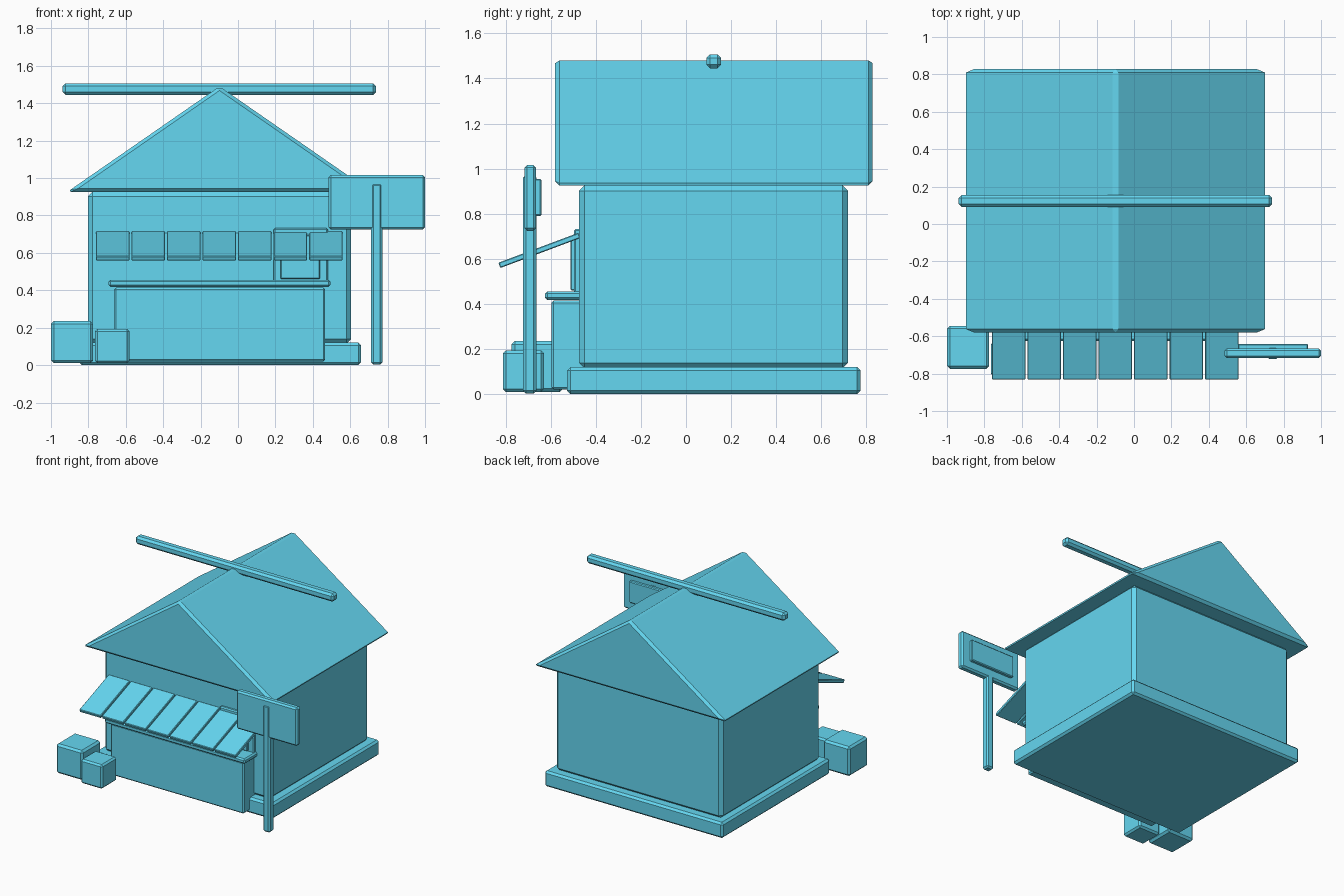
import bpy
import bmesh
import math
from mathutils import Matrix

if "Cube" in bpy.data.objects:
    bpy.data.objects.remove(bpy.data.objects["Cube"])

# One flat cyan finish shared by every part
cyan = bpy.data.materials.new("cyan")
cyan.diffuse_color = (0.13, 0.68, 0.88, 1)
cyan.use_nodes = True
cyan.node_tree.nodes["Principled BSDF"].inputs["Base Color"].default_value = cyan.diffuse_color


def finish(name, bm, bevel):
    me = bpy.data.meshes.new(name)
    bm.to_mesh(me)
    bm.free()
    me.materials.append(cyan)
    ob = bpy.data.objects.new(name, me)
    bpy.context.collection.objects.link(ob)
    mod = ob.modifiers.new("edge_bevel", 'BEVEL')
    mod.width = bevel
    mod.segments = 1
    mod.limit_method = 'ANGLE'
    return ob


def box(name, x, y, z, bevel=0.01):
    """Chamfered box given its (min, max) on each axis."""
    bm = bmesh.new()
    size = [b - a for a, b in (x, y, z)]
    bmesh.ops.create_cube(bm, size=1, matrix=Matrix.Diagonal((*size, 1)))
    ob = finish(name, bm, bevel)
    ob.location = [(a + b) / 2 for a, b in (x, y, z)]
    return ob


# Hut foundation and walls
box("foundation", (-0.85, 0.658), (-0.527, 0.774), (0.0, 0.12), 0.015)
box("walls", (-0.803, 0.604), (-0.475, 0.719), (0.115, 0.925), 0.024)

# Solid gable roof: triangle profile extruded along y
bm = bmesh.new()
profile = [(-0.913, 0.926), (0.715, 0.926), (-0.099, 1.49)]
face = bm.faces.new([bm.verts.new((x, -0.58, z)) for x, z in profile])
ext = bmesh.ops.extrude_face_region(bm, geom=[face])
bmesh.ops.translate(bm, vec=(0, 1.408, 0),
                    verts=[v for v in ext["geom"] if isinstance(v, bmesh.types.BMVert)])
bmesh.ops.recalc_face_normals(bm, faces=bm.faces)
finish("roof", bm, 0.018)

# Beam across the ridge
box("roof_beam", (-0.937, 0.739), (0.09, 0.155), (1.445, 1.507), 0.016)

# Serving counter
box("counter", (-0.662, 0.466), (-0.597, -0.40), (0.02, 0.415), 0.01)
box("counter_top", (-0.692, 0.494), (-0.625, -0.40), (0.418, 0.456), 0.01)

# Window frame with raised pane
box("window_frame", (0.19, 0.481), (-0.497, -0.455), (0.425, 0.733), 0.008)
box("window_pane", (0.227, 0.438), (-0.513, -0.465), (0.46, 0.696), 0.005)

# Awning: seven sloping slats
for i in range(7):
    cx = -0.67 + i * 0.19
    slat = box(f"awning_slat_{i + 1}", (cx - 0.09, cx + 0.09),
               (-0.84, -0.46), (0.625, 0.65), 0.004)
    slat.rotation_euler.x = math.radians(20.5)

# Sign on a post, with a raised panel on the back
box("sign_post", (0.712, 0.772), (-0.722, -0.664), (0.003, 0.973), 0.012)
box("sign_board", (0.484, 1.0), (-0.717, -0.665), (0.724, 1.016), 0.012)
box("sign_panel", (0.555, 0.931), (-0.68, -0.641), (0.79, 0.955), 0.006)

# Crates beside the counter
box("large_crate", (-1.0, -0.774), (-0.774, -0.545), (0.01, 0.235), 0.015)
box("small_crate", (-0.765, -0.581), (-0.812, -0.63), (0.01, 0.194), 0.013)
